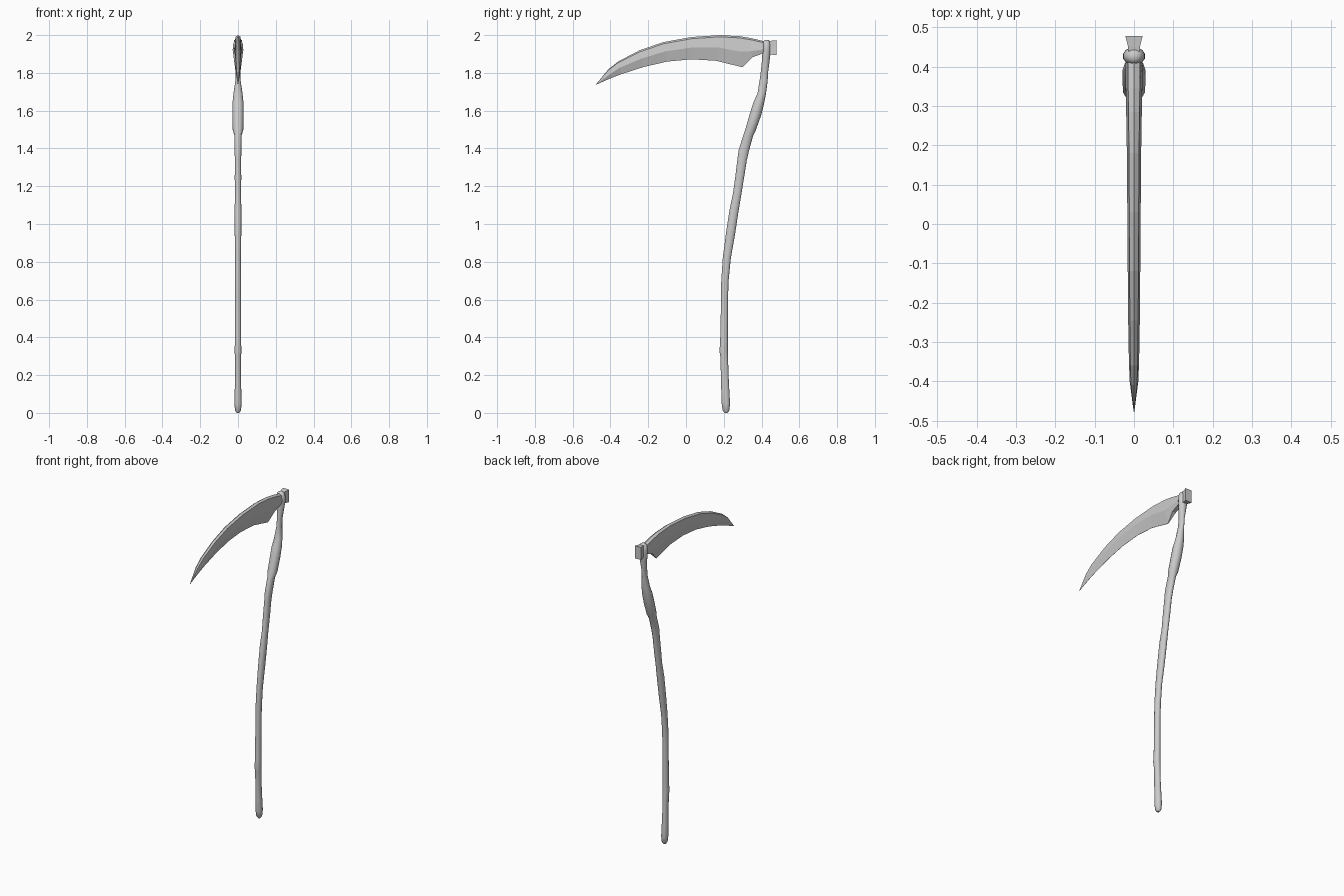
import bpy, bmesh, math
from mathutils import Vector


def loft(name, rings):
    """Skin a list of closed rings, capping both ends."""
    bm = bmesh.new()
    loops = [[bm.verts.new(p) for p in ring] for ring in rings]
    n = len(loops[0])
    for a, b in zip(loops, loops[1:]):
        for i in range(n):
            j = (i + 1) % n
            bm.faces.new((a[i], a[j], b[j], b[i]))
    bm.faces.new(loops[0])
    bm.faces.new(loops[-1])
    bmesh.ops.recalc_face_normals(bm, faces=bm.faces)
    me = bpy.data.meshes.new(name)
    bm.to_mesh(me)
    bm.free()
    ob = bpy.data.objects.new(name, me)
    bpy.context.collection.objects.link(ob)
    return ob


def smooth(ob, angle):
    bpy.ops.object.select_all(action='DESELECT')
    ob.select_set(True)
    bpy.context.view_layer.objects.active = ob
    bpy.ops.object.shade_smooth_by_angle(angle=math.radians(angle))


# Crooked wooden shaft with rounded head: (y, z, half width x, half width y)
path = [
    (.212, 0, .007, .008), (.212, .012, .016, .018), (.211, .05, .020, .023),
    (.208, .12, .018, .022), (.205, .2, .016, .021), (.202, .3, .017, .021),
    (.199, .33, .019, .023), (.201, .37, .017, .021), (.204, .6, .017, .019),
    (.206, .7, .017, .020), (.216, .82, .016, .022), (.236, .95, .018, .025),
    (.254, 1.07, .019, .025), (.271, 1.16, .016, .023), (.283, 1.24, .018, .024),
    (.297, 1.34, .017, .026), (.306, 1.39, .019, .028), (.330, 1.47, .020, .026),
    (.342, 1.50, .029, .028), (.368, 1.58, .030, .031), (.385, 1.64, .030, .029),
    (.401, 1.69, .025, .023), (.411, 1.76, .014, .022), (.416, 1.81, .014, .020),
    (.423, 1.87, .022, .021), (.427, 1.92, .029, .023), (.427, 1.945, .028, .023),
    (.427, 1.966, .022, .019), (.427, 1.975, .010, .010),
]
SIDES = 12
rings = []
for k, (y, z, rx, ry) in enumerate(path):
    a, b = path[max(k - 1, 0)], path[min(k + 1, len(path) - 1)]
    slope = 0.5 * (b[0] - a[0]) / (b[1] - a[1]) if 2 < k < 25 else 0
    ring = []
    for i in range(SIDES):
        t = 2 * math.pi * (i + .5) / SIDES
        dy = ry * math.sin(t)
        ring.append(Vector((rx * math.cos(t), y + dy, z - dy * slope)))
    rings.append(ring)
smooth(loft("shaft", rings), 50)

# Curved blade stations: back, bevel line and cutting edge as (y, z),
# then half thickness at the bevel and at the edge
stations = [
    ((-.477, 1.739), (-.478, 1.738), (-.477, 1.737), .0008, .0005),
    ((-.41, 1.820), (-.40, 1.795), (-.395, 1.773), .011, .0005),
    ((-.36, 1.860), (-.35, 1.828), (-.34, 1.794), .013, .0005),
    ((-.245, 1.920), (-.235, 1.876), (-.225, 1.831), .015, .0005),
    ((-.12, 1.963), (-.11, 1.914), (-.10, 1.860), .016, .0005),
    ((.03, 1.990), (.03, 1.934), (.03, 1.872), .017, .0005),
    ((.18, 2.000), (.17, 1.935), (.16, 1.864), .018, .0005),
    ((.285, 1.994), (.29, 1.912), (.298, 1.830), .020, .001),
    ((.345, 1.984), (.345, 1.915), (.350, 1.882), .021, .012),
    ((.415, 1.967), (.415, 1.925), (.415, 1.906), .021, .015),
]
rings = []
for back, mid, edge, hm, he in stations:
    drop = min(.009, .2 * (back[1] - mid[1]))
    right = [(hm * .7, back[0], back[1] - drop), (hm, *mid), (he, *edge)]
    left = [(-x, y, z) for x, y, z in reversed(right)]
    rings.append([(0, *back)] + right + left)
loft("blade", rings)

# Flared tang block behind the shaft head
block = []
for y, hx, z0, z1 in [(.43, .014, 1.90, 1.967), (.45, .015, 1.897, 1.970),
                      (.478, .022, 1.894, 1.973)]:
    block.append([(-hx, y, z0), (hx, y, z0), (hx, y, z1), (-hx, y, z1)])
loft("tang_block", block)
